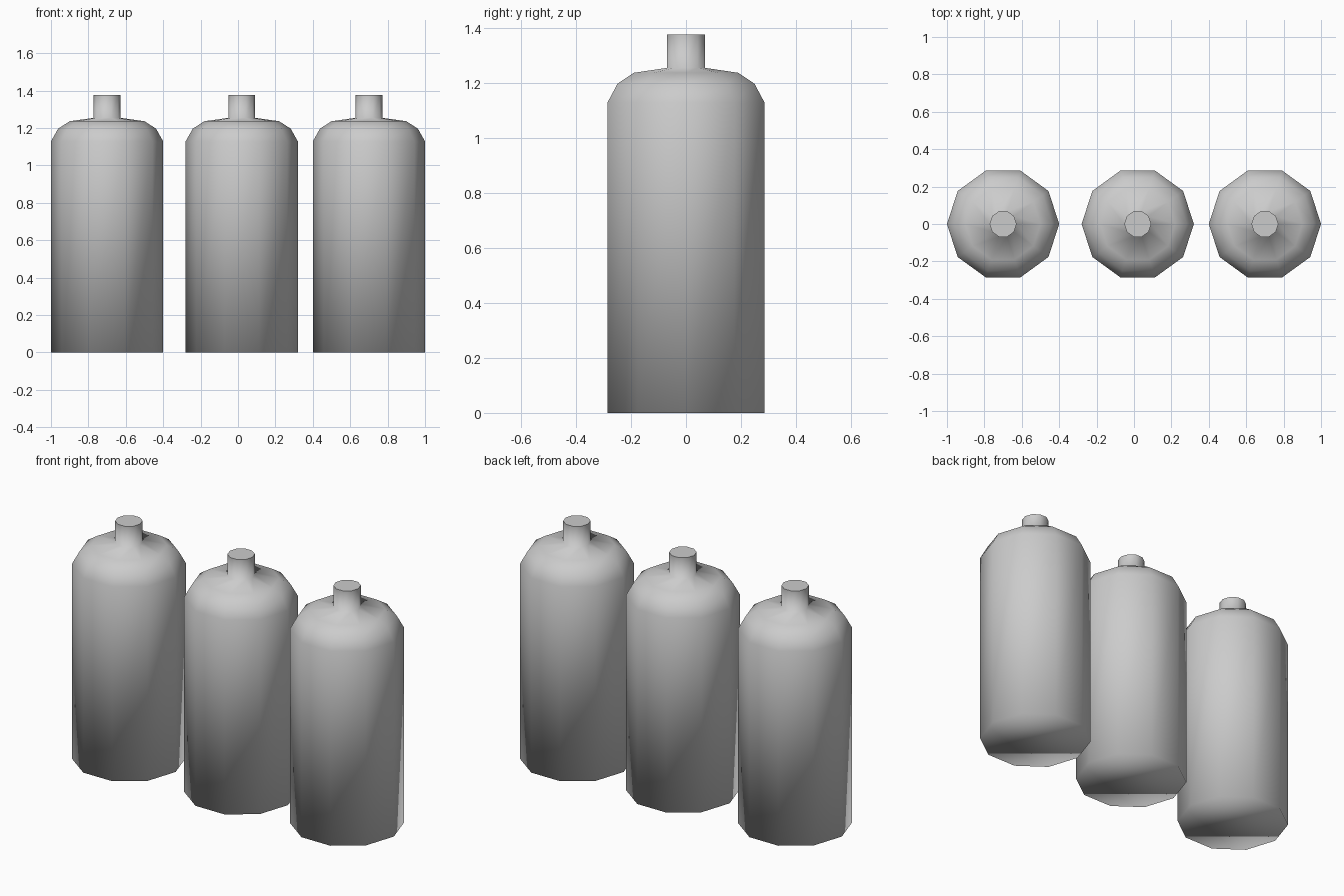
import bpy, bmesh
from math import cos, sin, tau

cube = bpy.data.objects.get("Cube")
if cube:
    bpy.data.objects.remove(cube, do_unlink=True)

SIDES = 10
# Radius and height from the base up to the rim of the neck
PROFILE = [(0.3, 0), (0.3, 1.128), (0.262, 1.196), (0.2, 1.236),
           (0.072, 1.254), (0.072, 1.376)]

grey = bpy.data.materials.new("plain grey")
grey.use_nodes = True
colour = (0.6, 0.6, 0.6, 1)
grey.diffuse_color = colour
grey.node_tree.nodes["Principled BSDF"].inputs["Base Color"].default_value = colour


def make_bottle(name, x):
    bm = bmesh.new()
    rings = [[bm.verts.new((r * cos(tau * i / SIDES), r * sin(tau * i / SIDES), z))
              for i in range(SIDES)] for r, z in PROFILE]
    # Body, shoulder and neck walls
    for low, high in zip(rings, rings[1:]):
        for i in range(SIDES):
            j = (i + 1) % SIDES
            bm.faces.new((low[i], low[j], high[j], high[i]))
    # Base blends softly into the walls; the lid is flat with a crisp rim
    bm.faces.new(rings[0][::-1])
    lid = bm.faces.new(rings[-1])
    for face in bm.faces:
        face.smooth = True
    lid.smooth = False
    for edge in lid.edges:
        edge.smooth = False
    mesh = bpy.data.meshes.new(name)
    bm.to_mesh(mesh)
    bm.free()
    mesh.materials.append(grey)
    bottle = bpy.data.objects.new(name, mesh)
    bottle.location.x = x
    bpy.context.collection.objects.link(bottle)


for name, x in (("right_bottle", -0.7), ("middle_bottle", 0.02), ("left_bottle", 0.7)):
    make_bottle(name, x)
